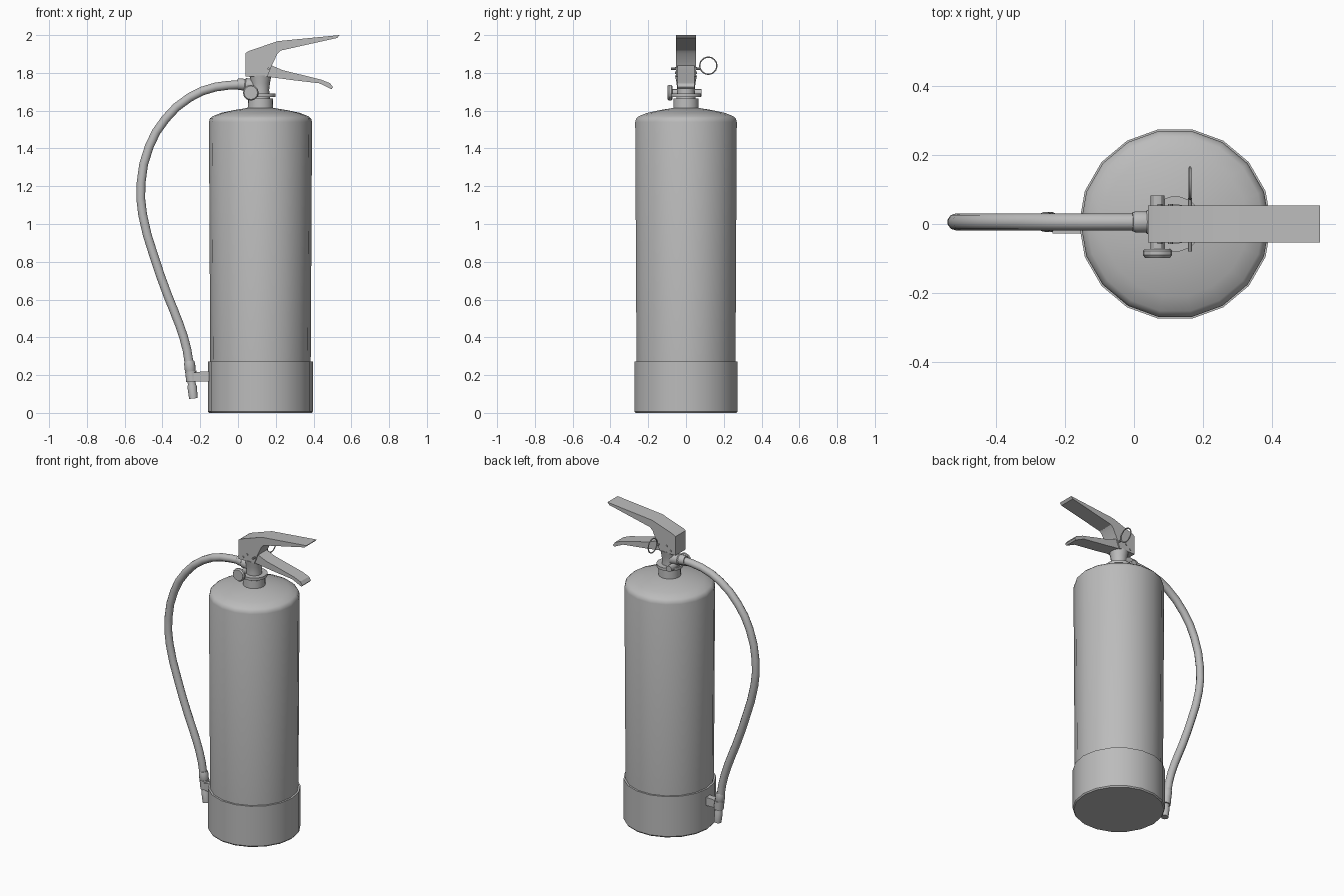
import bpy, bmesh, math
from mathutils import Vector

if "Cube" in bpy.data.objects:
    bpy.data.objects.remove(bpy.data.objects["Cube"])

AX = 0.119  # cylinder axis in x
grey = bpy.data.materials.new("plain_grey")
grey.diffuse_color = (0.5, 0.5, 0.5, 1)
grey.use_nodes = True
grey.node_tree.nodes["Principled BSDF"].inputs["Base Color"].default_value = grey.diffuse_color


def finish(bm, name, angle=30):
    bmesh.ops.recalc_face_normals(bm, faces=bm.faces[:])
    me = bpy.data.meshes.new(name)
    bm.to_mesh(me)
    bm.free()
    ob = bpy.data.objects.new(name, me)
    bpy.context.collection.objects.link(ob)
    me.materials.append(grey)
    bpy.ops.object.select_all(action='DESELECT')
    ob.select_set(True)
    bpy.context.view_layer.objects.active = ob
    bpy.ops.object.shade_smooth_by_angle(angle=math.radians(angle))
    return ob


def lathe(name, profile, n, origin=(AX, 0, 0), axis=(0, 0, 1), angle=30):
    """Turn (radius, distance) points around an axis, with closed ends."""
    bm = bmesh.new()
    rot = Vector((0, 0, 1)).rotation_difference(Vector(axis))
    rings = []
    for r, h in profile:
        rings.append([bm.verts.new(Vector(origin) + rot @ Vector(
            (r * math.cos(i * math.tau / n), r * math.sin(i * math.tau / n), h)))
            for i in range(n)])
    for a, b in zip(rings, rings[1:]):
        for i in range(n):
            bm.faces.new((a[i], a[(i + 1) % n], b[(i + 1) % n], b[i]))
    bm.faces.new(rings[0])
    bm.faces.new(rings[-1])
    return finish(bm, name, angle)


def plate(name, pts, y0, y1):
    """Extrude an x-z outline across y."""
    bm = bmesh.new()
    f = bm.faces.new([bm.verts.new((x, y0, z)) for x, z in pts])
    g = bmesh.ops.extrude_face_region(bm, geom=[f])
    bmesh.ops.translate(bm, vec=(0, y1 - y0, 0),
                        verts=[v for v in g['geom'] if isinstance(v, bmesh.types.BMVert)])
    return finish(bm, name)


def tube(name, pts, radius, res, cyclic=False, steps=3):
    """Round tube along a smooth path, turned into a mesh."""
    cu = bpy.data.curves.new(name, 'CURVE')
    cu.dimensions = '3D'
    cu.bevel_depth = radius
    cu.bevel_resolution = res
    cu.resolution_u = steps
    cu.use_fill_caps = True
    sp = cu.splines.new('BEZIER')
    sp.bezier_points.add(len(pts) - 1)
    for bp, p in zip(sp.bezier_points, pts):
        bp.co = p
        bp.handle_left_type = bp.handle_right_type = 'AUTO'
    sp.use_cyclic_u = cyclic
    tmp = bpy.data.objects.new(name + "_path", cu)
    bpy.context.collection.objects.link(tmp)
    bpy.context.view_layer.update()
    me = tmp.evaluated_get(bpy.context.evaluated_depsgraph_get()).to_mesh()
    bm = bmesh.new()
    bm.from_mesh(me)
    tmp.to_mesh_clear()
    bpy.data.objects.remove(tmp)
    return finish(bm, name, 40)


# Cylinder body with domed shoulder, and the boot at its foot
lathe("tank", [(0.264, 0.02), (0.266, 0.27), (0.273, 1.54), (0.268, 1.558), (0.255, 1.57),
               (0.21, 1.588), (0.14, 1.603), (0.065, 1.615)], 18, angle=45)
lathe("boot", [(0.272, 0), (0.278, 0.008), (0.278, 0.272), (0.266, 0.272)], 18)

# Neck and valve
lathe("neck_collar", [(0.068, 1.6), (0.066, 1.665)], 18)
lathe("neck_disc", [(0.08, 1.672), (0.08, 1.69)], 18)
lathe("valve_stem", [(0.05, 1.66), (0.046, 1.71), (0.05, 1.745), (0.058, 1.785)], 16)

# Carrying handle and squeeze lever
plate("carry_handle", [(0.04, 1.78), (0.04, 1.905), (0.055, 1.915), (0.21, 1.968), (0.538, 2.0),
                       (0.525, 1.985), (0.225, 1.918), (0.208, 1.9), (0.177, 1.835),
                       (0.156, 1.78)], -0.053, 0.053)
plate("squeeze_lever", [(0.12, 1.79), (0.177, 1.84), (0.235, 1.815), (0.44, 1.764),
                        (0.488, 1.745), (0.503, 1.724), (0.495, 1.714), (0.478, 1.722),
                        (0.43, 1.745), (0.27, 1.764), (0.156, 1.78)], -0.045, 0.045)

# Pivot rivets, and the safety pin with its pull ring
for i, (x, z) in enumerate([(0.105, 1.825), (0.075, 1.8)]):
    lathe("rivet_%d" % i, [(0.007, -0.058), (0.007, 0.058)], 8, (x, 0, z), (0, 1, 0))
lathe("safety_pin", [(0.006, -0.08), (0.006, 0.075)], 8, (0.162, 0, 1.822), (0, 1, 0))
tube("pull_ring", [(0.162, 0.118 + 0.045 * math.cos(a * math.pi / 4),
                    1.838 + 0.045 * math.sin(a * math.pi / 4)) for a in range(8)],
     0.004, 1, True)

# Cross bolt with its knob at the front
lathe("knob", [(0.036, -0.098), (0.042, -0.09), (0.042, -0.078), (0.036, -0.072)], 12,
      (0.068, 0, 1.695), (0, 1, 0))
lathe("cross_bolt", [(0.02, -0.075), (0.02, 0.083)], 12, (0.068, 0, 1.695), (0, 1, 0))

# Hose and its end fittings
path = [(0.02, 1.738), (-0.12, 1.725), (-0.256, 1.67), (-0.385, 1.555), (-0.47, 1.41),
        (-0.513, 1.22), (-0.505, 1.05), (-0.447, 0.836), (-0.373, 0.624), (-0.31, 0.466),
        (-0.27, 0.333), (-0.257, 0.24)]
tube("hose", [(x, 0.006, z) for x, z in path], 0.0245, 3, steps=2)
lathe("hose_ferrule", [(0.027, 0), (0.031, 0.01), (0.031, 0.04), (0.036, 0.045), (0.036, 0.1)],
      14, (-0.005, 0.006, 1.742), (1, 0, -0.12))
lathe("nozzle", [(0.025, 0), (0.029, 0.015), (0.029, 0.05), (0.021, 0.07), (0.021, 0.125),
                 (0.025, 0.135), (0.023, 0.2)], 14, (-0.258, 0.006, 0.275), (0.11, 0, -1))

# Clip that holds the nozzle to the boot
plate("clip_arm", [(-0.235, 0.168), (-0.235, 0.212), (-0.2, 0.218), (-0.15, 0.218),
                   (-0.15, 0.165), (-0.2, 0.165)], -0.027, 0.015)
lathe("clip_grip", [(0.03, 0), (0.03, 0.055)], 14, (-0.25, 0.006, 0.22), (0.11, 0, -1))
